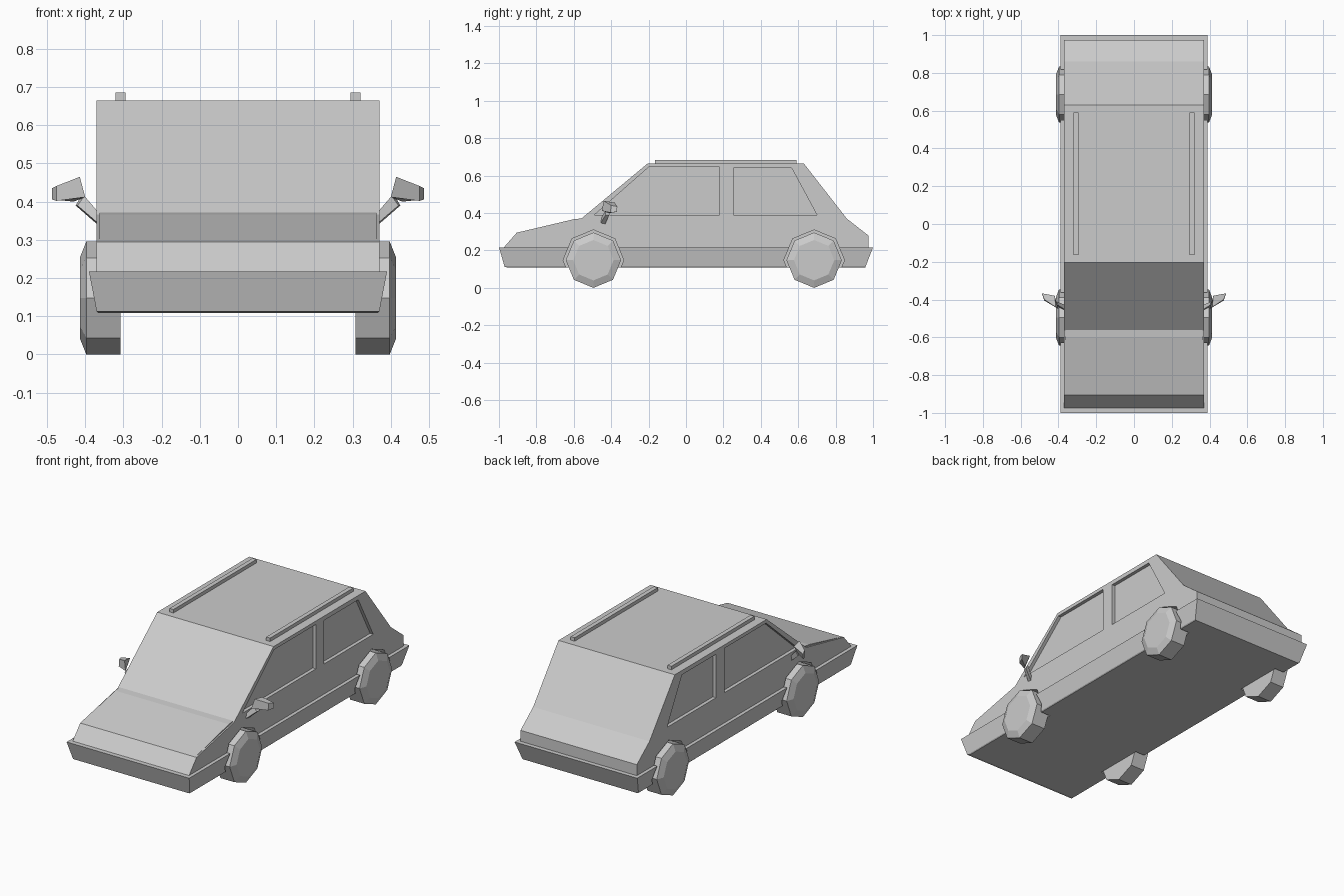
import bpy, bmesh
from math import sin, cos, pi

if "Cube" in bpy.data.objects:
    bpy.data.objects.remove(bpy.data.objects["Cube"])


def loft(name, rings):
    """Closed solid through matching rings of 3D points, capped at both ends."""
    bm = bmesh.new()
    vs = [[bm.verts.new(p) for p in ring] for ring in rings]
    n = len(rings[0])
    for a, b in zip(vs, vs[1:]):
        for i in range(n):
            j = (i + 1) % n
            bm.faces.new((a[i], a[j], b[j], b[i]))
    bm.faces.new(vs[0])
    bm.faces.new(vs[-1])
    bmesh.ops.recalc_face_normals(bm, faces=bm.faces)
    me = bpy.data.meshes.new(name)
    bm.to_mesh(me)
    bm.free()
    ob = bpy.data.objects.new(name, me)
    bpy.context.collection.objects.link(ob)
    return ob


def prism(name, profile, x0, x1):
    """Side profile of (y, z) points extruded across x."""
    return loft(name, [[(x, y, z) for y, z in profile] for x in (x0, x1)])


def octagon(x, y, r):
    return [(x, y + r * sin(i * pi / 4), WHEEL_Z + r * cos(i * pi / 4)) for i in range(8)]


def rect(x0, x1, y0, y1, z):
    return [(x0, y0, z), (x1, y0, z), (x1, y1, z), (x0, y1, z)]


def cut(ob, cutters):
    bpy.context.view_layer.objects.active = ob
    for c in cutters:
        m = ob.modifiers.new("cut", 'BOOLEAN')
        m.operation, m.solver, m.object = 'DIFFERENCE', 'EXACT', c
        bpy.ops.object.modifier_apply(modifier=m.name)


WHEEL_Z = 0.148
AXLES = {"front": -0.495, "rear": 0.685}
SIDES = {"right": 1, "left": -1}

# Upper body and tapered lower skirt
body = prism("body", [(-0.975, 0.215), (-0.905, 0.295), (-0.565, 0.366), (-0.205, 0.665),
                      (0.63, 0.665), (0.86, 0.37), (0.975, 0.28), (0.975, 0.215)], -0.37, 0.37)
skirt = loft("lower_skirt", [rect(-0.365, 0.365, -0.95, 0.958, 0.108),
                             rect(-0.37, 0.37, -0.97, 0.96, 0.113),
                             rect(-0.39, 0.39, -1.0, 1.0, 0.217)])

# Slightly raised bonnet panel
prism("bonnet", [(-0.905, 0.29), (-0.905, 0.295), (-0.60, 0.367), (-0.56, 0.371), (-0.56, 0.35)],
      -0.362, 0.362)

# Cut the wheel arches and the recessed side windows
front_window = [(-0.49, 0.39), (-0.20, 0.645), (0.18, 0.645), (0.18, 0.39)]
rear_window = [(0.255, 0.39), (0.255, 0.64), (0.565, 0.64), (0.70, 0.39)]
arches, windows = [], []
for s in SIDES.values():
    for y in AXLES.values():
        arches.append(loft("arch_cutter", [octagon(s * x, y, 0.162) for x in (0.305, 0.5)]))
    for w in (front_window, rear_window):
        windows.append(prism("window_cutter", w, s * 0.35, s * 0.5))
cut(body, arches + windows)
cut(skirt, arches)
for c in arches + windows:
    bpy.data.objects.remove(c)

for side, s in SIDES.items():
    # Eight-sided wheels with a bevelled outer face
    for end, y in AXLES.items():
        loft(f"{end}_wheel_{side}", [octagon(s * x, y, r) for x, r in
                                     ((0.308, 0.148), (0.397, 0.148), (0.413, 0.108))])
    # Roof rails
    loft(f"roof_rail_{side}", [rect(s * 0.295, s * 0.32, -0.165, 0.59, z) for z in (0.66, 0.685)])
    # Mirror arm, then the swept-back mirror head
    loft(f"mirror_arm_{side}", [
        [(s * 0.362, -0.46, 0.34), (s * 0.362, -0.435, 0.335),
         (s * 0.362, -0.43, 0.362), (s * 0.362, -0.455, 0.368)],
        [(s * 0.42, -0.43, 0.39), (s * 0.425, -0.41, 0.39),
         (s * 0.41, -0.41, 0.415), (s * 0.402, -0.43, 0.415)]])
    loft(f"mirror_head_{side}", [
        [(s * 0.40, -0.45, 0.412), (s * 0.43, -0.41, 0.40),
         (s * 0.42, -0.38, 0.455), (s * 0.414, -0.44, 0.465)],
        [(s * 0.475, -0.405, 0.402), (s * 0.487, -0.37, 0.406),
         (s * 0.487, -0.367, 0.435), (s * 0.475, -0.40, 0.441)]])
